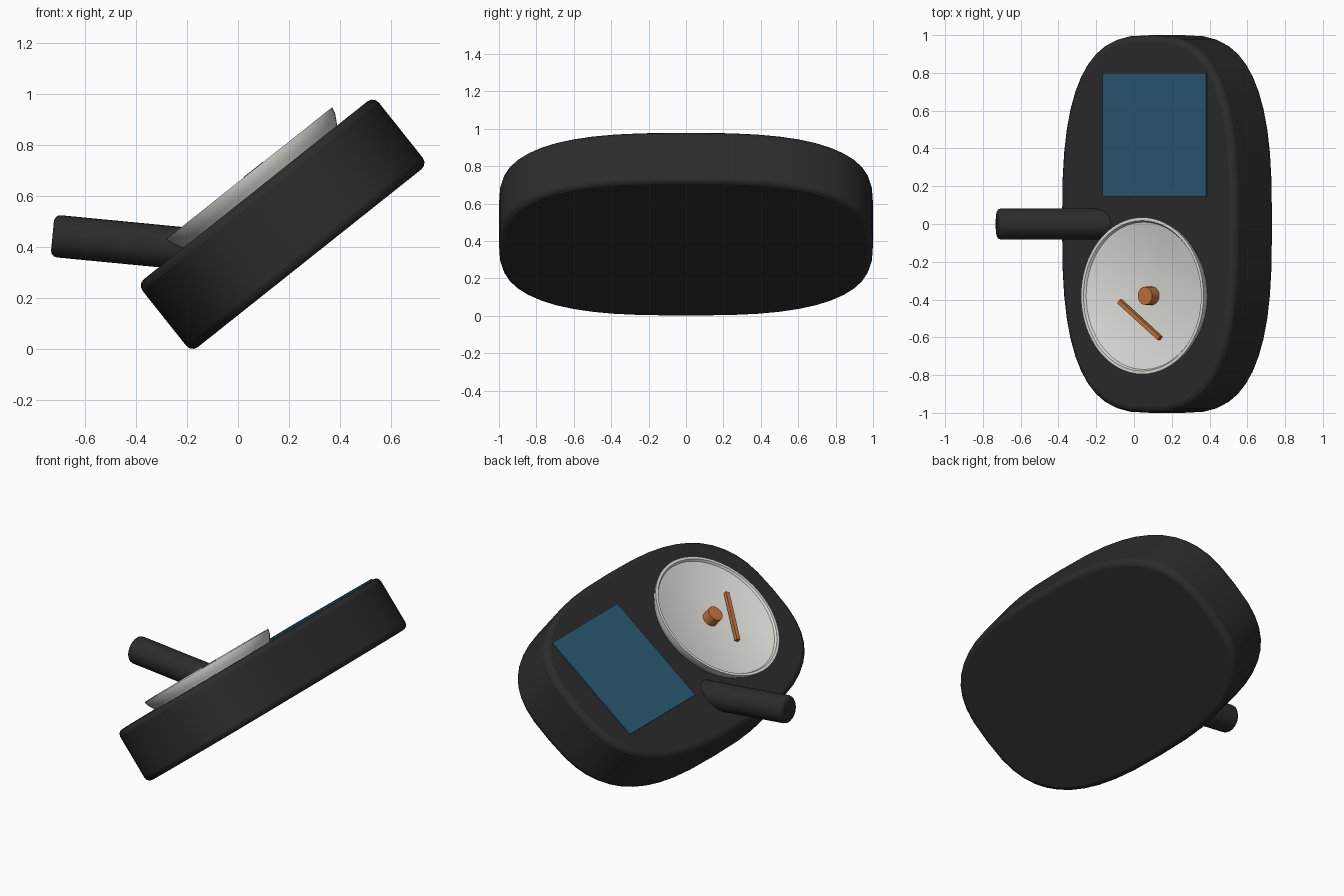
import bpy, bmesh, math
from mathutils import Matrix, Vector

if "Cube" in bpy.data.objects:
    bpy.data.objects.remove(bpy.data.objects["Cube"])

TILT = math.radians(38.5)
# Frame lying on the sloping top face: local x runs uphill, local z points out of the face
FACE = Matrix.Translation((0.069, 0, 0.623)) @ Matrix.Rotation(-TILT, 4, 'Y')


def material(name, rgb):
    m = bpy.data.materials.new(name)
    m.diffuse_color = (*rgb, 1)
    m.use_nodes = True
    m.node_tree.nodes["Principled BSDF"].inputs["Base Color"].default_value = m.diffuse_color
    return m


CHARCOAL = material("charcoal", (0.025, 0.025, 0.025))
WHITE = material("off_white", (0.75, 0.75, 0.71))
BLUE = material("screen_blue", (0.024, 0.1, 0.17))
ORANGE = material("copper_orange", (0.57, 0.175, 0.045))


def finish(name, bm, mat, matrix, bevel=0, segments=3, smooth=True):
    """Turn a bmesh into a placed object with optional rounded edges."""
    bmesh.ops.recalc_face_normals(bm, faces=bm.faces)
    me = bpy.data.meshes.new(name)
    bm.to_mesh(me)
    bm.free()
    ob = bpy.data.objects.new(name, me)
    bpy.context.collection.objects.link(ob)
    me.materials.append(mat)
    ob.matrix_world = matrix
    if bevel:
        mod = ob.modifiers.new("rounded_edges", 'BEVEL')
        mod.width, mod.segments = bevel, segments
        mod.limit_method, mod.angle_limit = 'ANGLE', math.radians(50)
    if smooth:
        bpy.ops.object.select_all(action='DESELECT')
        ob.select_set(True)
        bpy.context.view_layer.objects.active = ob
        bpy.ops.object.shade_smooth_by_angle(angle=math.radians(35))
    return ob


def box(name, size, mat, matrix):
    bm = bmesh.new()
    bmesh.ops.create_cube(bm, size=1, matrix=Matrix.Diagonal((*size, 1)))
    return finish(name, bm, mat, matrix, smooth=False)


def cylinder(name, radius, depth, sides, mat, matrix, bevel=0):
    bm = bmesh.new()
    bmesh.ops.create_cone(bm, cap_ends=True, segments=sides, radius1=radius,
                          radius2=radius, depth=depth)
    return finish(name, bm, mat, matrix, bevel)


# Body: rounded-rectangle slab, extruded down from the top face
HALF_W, HALF_L, THICK, POWER, SIDES = 0.592, 1.0, 0.34, 2.8, 48
bm = bmesh.new()
outline = []
for i in range(SIDES):
    a = 2 * math.pi * i / SIDES
    c, s = math.cos(a), math.sin(a)
    outline.append(bm.verts.new((
        HALF_W * math.copysign(abs(c) ** (2 / POWER), c),
        HALF_L * math.copysign(abs(s) ** (2 / POWER), s), 0)))
top = bm.faces.new(outline)
ext = bmesh.ops.extrude_face_region(bm, geom=[top], use_keep_orig=True)
new_verts = [g for g in ext["geom"] if isinstance(g, bmesh.types.BMVert)]
bmesh.ops.translate(bm, verts=new_verts, vec=(0, 0, -THICK))
finish("body", bm, CHARCOAL, FACE, bevel=0.032)

# Dish: lathed shallow bowl with a thin rim
DISH = FACE @ Matrix.Translation((0.022, -0.38, 0))
profile = [(0.38, -0.01), (0.398, 0.02), (0.411, 0.045), (0.415, 0.068), (0.398, 0.068)]
profile += [(0.39 * k / 8, 0.008 + 0.047 * (k / 8) ** 2) for k in range(8, 0, -1)]
bm = bmesh.new()
rings = [[bm.verts.new((r * math.cos(2 * math.pi * i / 64),
                        r * math.sin(2 * math.pi * i / 64), h)) for i in range(64)]
         for r, h in profile]
for lower, upper in zip(rings, rings[1:]):
    for i in range(64):
        j = (i + 1) % 64
        bm.faces.new((lower[i], lower[j], upper[j], upper[i]))
bm.faces.new(rings[-1])
bm.faces.new(rings[0][::-1])
finish("dish", bm, WHITE, DISH)

# Knob in the middle of the dish and the pointer beside it
cylinder("knob", 0.048, 0.066, 24, ORANGE, DISH @ Matrix.Translation((0.02, 0, 0.037)))
box("pointer", (0.335, 0.024, 0.024), ORANGE,
    DISH @ Matrix.Translation((-0.04, -0.128, 0.038)) @ Matrix.Rotation(math.radians(-35.5), 4, 'Z'))

# Screen: thin plate on the upper half
box("screen", (0.70, 0.655, 0.009), BLUE, FACE @ Matrix.Translation((0.055, 0.4725, 0.0035)))

# Handle: rounded rod entering the top face
start, end = Vector((-0.727, 0, 0.445)), Vector((0.0, 0, 0.375))
axis = end - start
cylinder("handle", 0.083, axis.length, 32, CHARCOAL,
         Matrix.Translation((start + end) / 2) @ axis.to_track_quat('Z', 'Y').to_matrix().to_4x4(),
         bevel=0.025)
